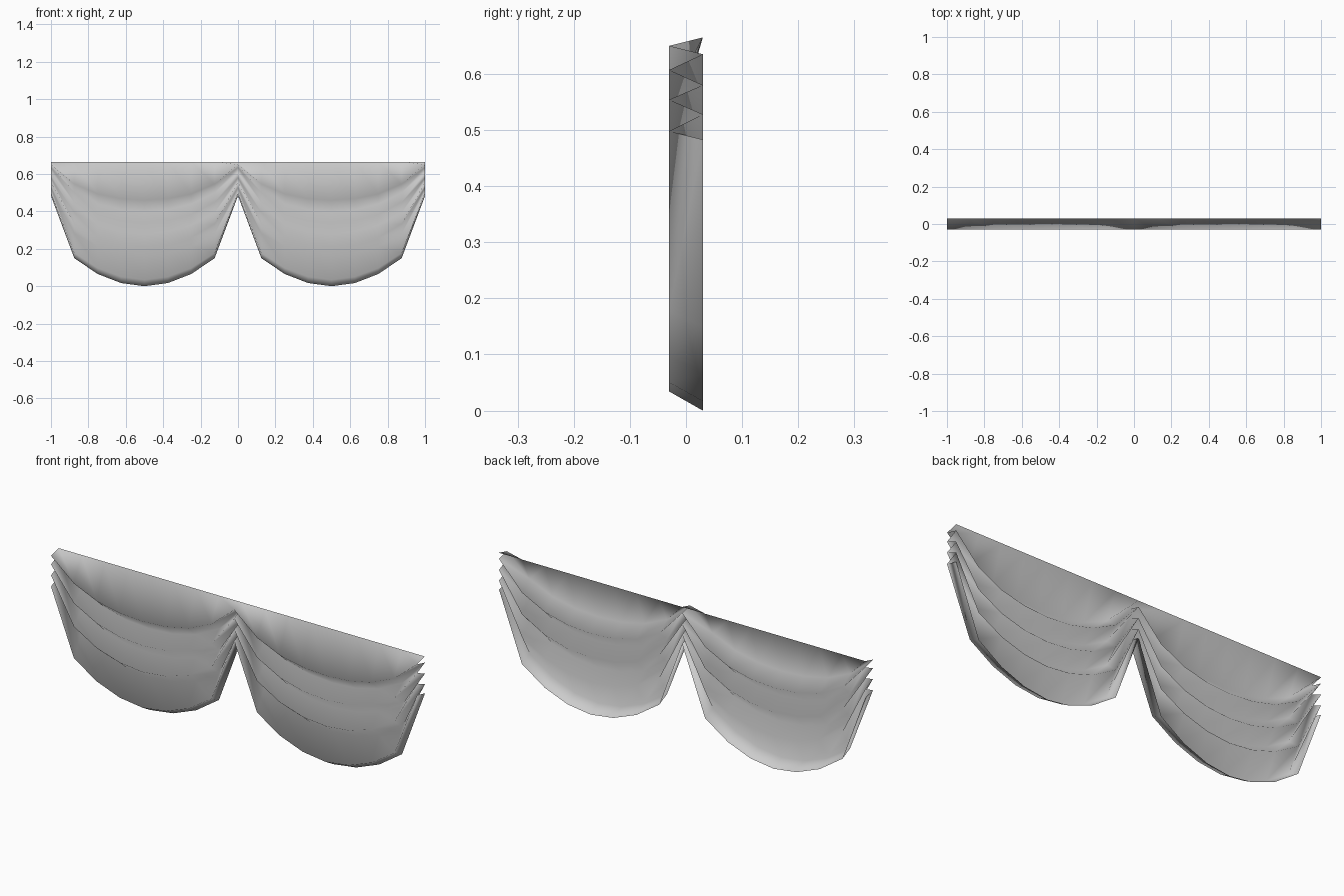
import bpy, bmesh

if "Cube" in bpy.data.objects:
    bpy.data.objects.remove(bpy.data.objects["Cube"])

# Pleat rows, top to hem: (y, z at swag ends, z at swag middle)
ROWS = [
    (0.03, 0.665, 0.665),
    (-0.03, 0.650, 0.46),
    (0.03, 0.635, 0.40),
    (-0.03, 0.607, 0.34),
    (0.03, 0.580, 0.28),
    (-0.03, 0.554, 0.21),
    (0.03, 0.528, 0.16),
    (-0.03, 0.498, 0.034),
    (0.03, 0.483, 0.0),
]
# Sag fraction across half a swag, for the upper pleats and for the hem
UPPER = [0.0, 0.52, 0.82, 0.96, 1.0]
HEM = [0.0, 0.69, 0.865, 0.965, 1.0]


def add_swag(bm, x0):
    """One scalloped swag, one unit wide, starting at x0."""
    grid = []
    for r, (y, ze, zm) in enumerate(ROWS):
        k = min(1.0, r / 7)
        row = []
        for i in range(9):
            j = min(i, 8 - i)
            s = UPPER[j] + (HEM[j] - UPPER[j]) * k
            row.append(bm.verts.new((x0 + i / 8, y, ze + (zm - ze) * s)))
        grid.append(row)
    for upper, lower in zip(grid, grid[1:]):
        for i in range(8):
            bm.faces.new((upper[i], lower[i], lower[i + 1], upper[i + 1]))


# Draped valance made of two swags joined in the middle
bm = bmesh.new()
for x0 in (-1.0, 0.0):
    add_swag(bm, x0)
bmesh.ops.remove_doubles(bm, verts=bm.verts, dist=0.0001)
for f in bm.faces:
    f.smooth = True
mesh = bpy.data.meshes.new("swag_valance")
bm.to_mesh(mesh)
bm.free()
valance = bpy.data.objects.new("swag_valance", mesh)
bpy.context.collection.objects.link(valance)
